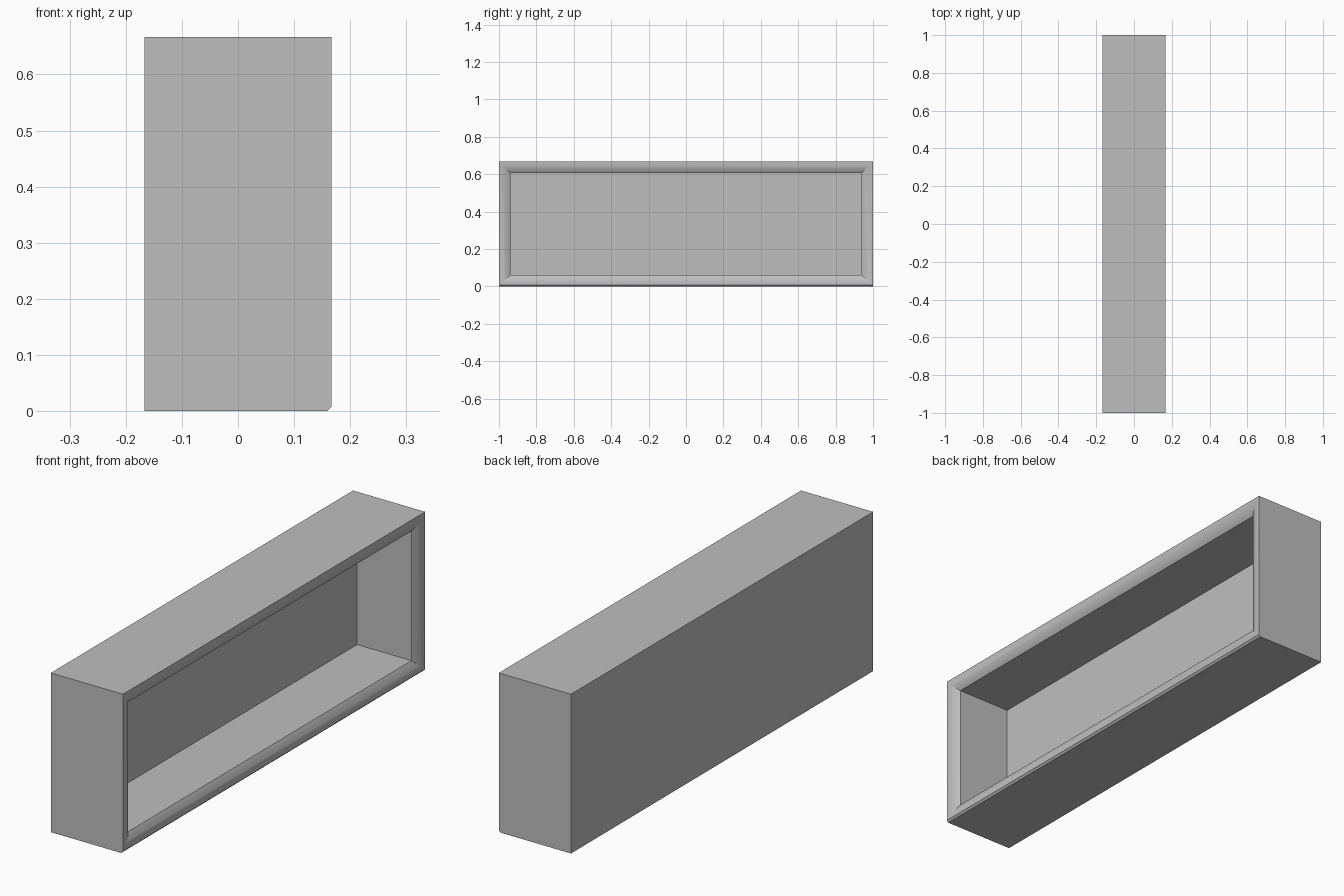
import bpy, bmesh, math

old = bpy.data.objects.get("Cube")
if old:
    bpy.data.objects.remove(old, do_unlink=True)

HALF_X, HALF_Y, HEIGHT = 0.167, 1.0, 0.667
WALL, DIP, CHAMFER = 0.062, 0.02, 0.008
STEPS = 10

grey = bpy.data.materials.new("plain_grey")
grey.use_nodes = True
colour = (0.52, 0.52, 0.52, 1)
grey.diffuse_color = colour
grey.node_tree.nodes["Principled BSDF"].inputs["Base Color"].default_value = colour

bm = bmesh.new()


def ring(x, inset, lift=0.0):
    """Rectangular loop facing the open side."""
    y, low, high = HALF_Y - inset, max(inset, lift), HEIGHT - inset
    return [bm.verts.new((x, a, b)) for a, b in ((-y, low), (y, low), (y, high), (-y, high))]


def bridge(a, b, smooth=False):
    for i in range(4):
        j = (i + 1) % 4
        face = bm.faces.new((a[i], a[j], b[j], b[i]))
        face.smooth = smooth


# Outer shell, with a small chamfer under the open side
back = ring(-HALF_X, 0)
bm.faces.new(back[::-1])
shoulder = ring(HALF_X - CHAMFER, 0)
bridge(back, shoulder)
previous = ring(HALF_X, 0, CHAMFER)
bridge(shoulder, previous)

# Rim curving gently inward
sweep = 2 * math.atan(DIP / WALL)
radius = WALL / math.sin(sweep)
for step in range(1, STEPS + 1):
    angle = sweep * step / STEPS
    inset = radius * math.sin(angle)
    current = ring(HALF_X - radius * (1 - math.cos(angle)), inset, CHAMFER + inset * 0.8)
    bridge(previous, current, True)
    previous = current

# Cavity walls and back panel
inner = ring(-HALF_X + WALL, WALL)
bridge(previous, inner)
bm.faces.new(inner)

bmesh.ops.recalc_face_normals(bm, faces=bm.faces)
mesh = bpy.data.meshes.new("open_box")
bm.to_mesh(mesh)
bm.free()
mesh.materials.append(grey)
box = bpy.data.objects.new("open_box", mesh)
bpy.context.collection.objects.link(box)

# Smooth the rim while keeping its corners crisp
bpy.ops.object.select_all(action="DESELECT")
box.select_set(True)
bpy.context.view_layer.objects.active = box
bpy.ops.object.shade_smooth_by_angle(angle=math.radians(20))
